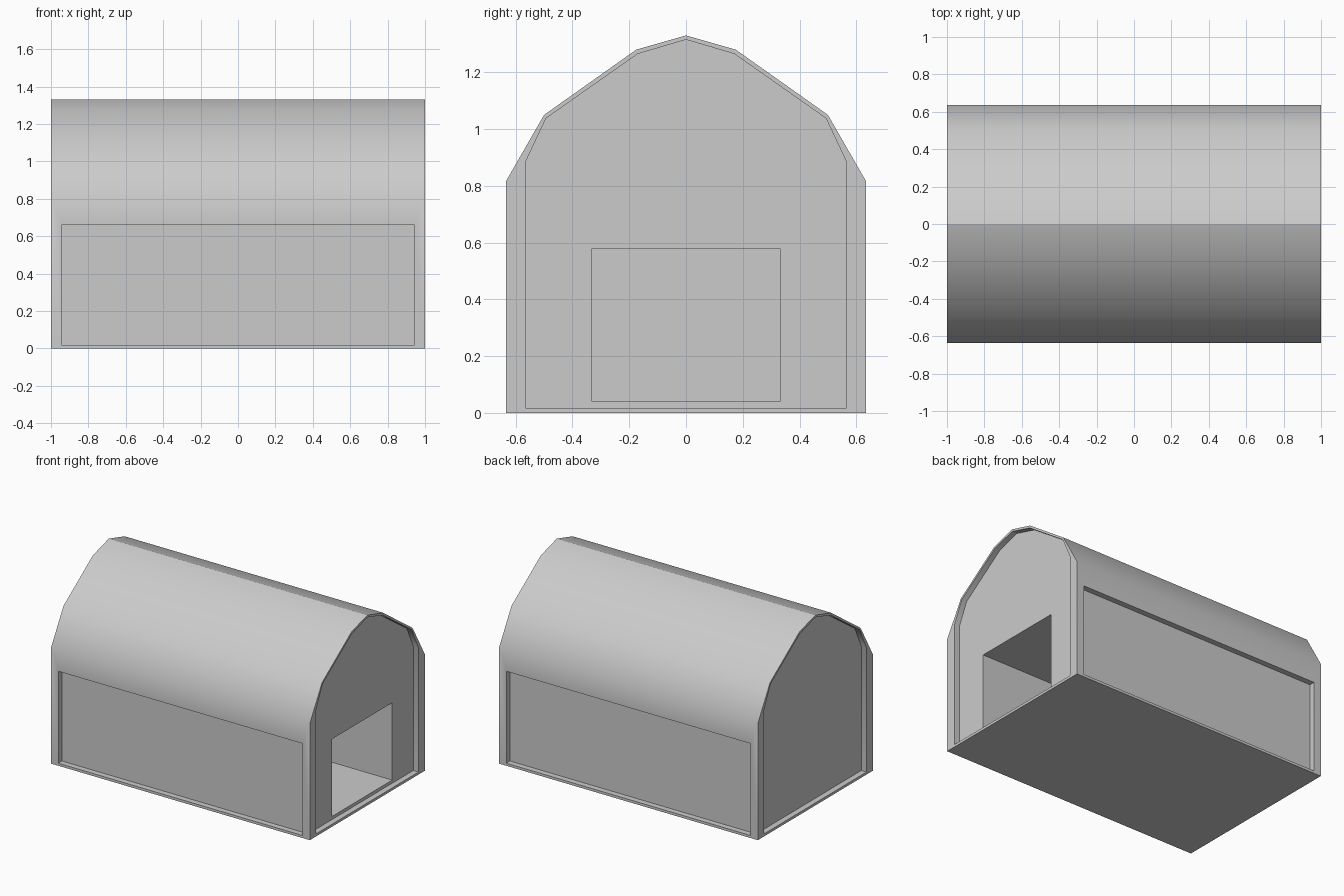
import bpy
import bmesh
import math

if "Cube" in bpy.data.objects:
    bpy.data.objects.remove(bpy.data.objects["Cube"])


def prism(name, half, x0, x1):
    """Extrude a mirrored (y, z) half profile along x."""
    pts = half + [(-y, z) for y, z in reversed(half) if y > 0]
    bm = bmesh.new()
    face = bm.faces.new([bm.verts.new((x0, y, z)) for y, z in pts])
    ext = bmesh.ops.extrude_face_region(bm, geom=[face])
    verts = [v for v in ext["geom"] if isinstance(v, bmesh.types.BMVert)]
    bmesh.ops.translate(bm, verts=verts, vec=(x1 - x0, 0, 0))
    bmesh.ops.recalc_face_normals(bm, faces=bm.faces[:])
    me = bpy.data.meshes.new(name)
    bm.to_mesh(me)
    bm.free()
    ob = bpy.data.objects.new(name, me)
    bpy.context.collection.objects.link(ob)
    return ob


def box(name, lo, hi):
    bpy.ops.mesh.primitive_cube_add(size=1, location=[(a + b) / 2 for a, b in zip(lo, hi)])
    ob = bpy.context.object
    ob.name = name
    ob.scale = [b - a for a, b in zip(lo, hi)]
    bpy.ops.object.transform_apply(location=True, rotation=False, scale=True)
    return ob


def cut(target, cutter):
    cutter.hide_render = True
    bpy.context.view_layer.objects.active = target
    mod = target.modifiers.new("cut", "BOOLEAN")
    mod.operation = "DIFFERENCE"
    mod.solver = "EXACT"
    mod.object = cutter
    bpy.ops.object.modifier_apply(modifier=mod.name)
    bpy.data.objects.remove(cutter, do_unlink=True)


DEPTH = 0.04
OUTER = [(0.635, 0), (0.635, 0.815), (0.5, 1.05), (0.175, 1.28), (0, 1.33)]
INNER = [(0.565, 0.018), (0.565, 0.885), (0.493, 1.038), (0.17, 1.265), (0, 1.315)]

# Barn-shaped shell
house = prism("arched_house", OUTER, -1, 1)

# Recessed end walls and long side panels
for s in (-1, 1):
    a, b = sorted((s * (1 - DEPTH), s * 1.2))
    cut(house, prism("end_recess", INNER, a, b))
    a, b = sorted((s * (0.635 - DEPTH), s * 0.8))
    cut(house, box("side_recess", (-0.945, a, 0.018), (0.945, b, 0.66)))

# Doorway with its deep interior
cut(house, box("doorway", (-0.85, -0.332, 0.04), (1.1, 0.332, 0.58)))

# Smooth roof curve, sharp frame edges
bpy.ops.object.select_all(action="DESELECT")
house.select_set(True)
bpy.context.view_layer.objects.active = house
bpy.ops.object.shade_smooth_by_angle(angle=math.radians(31))
